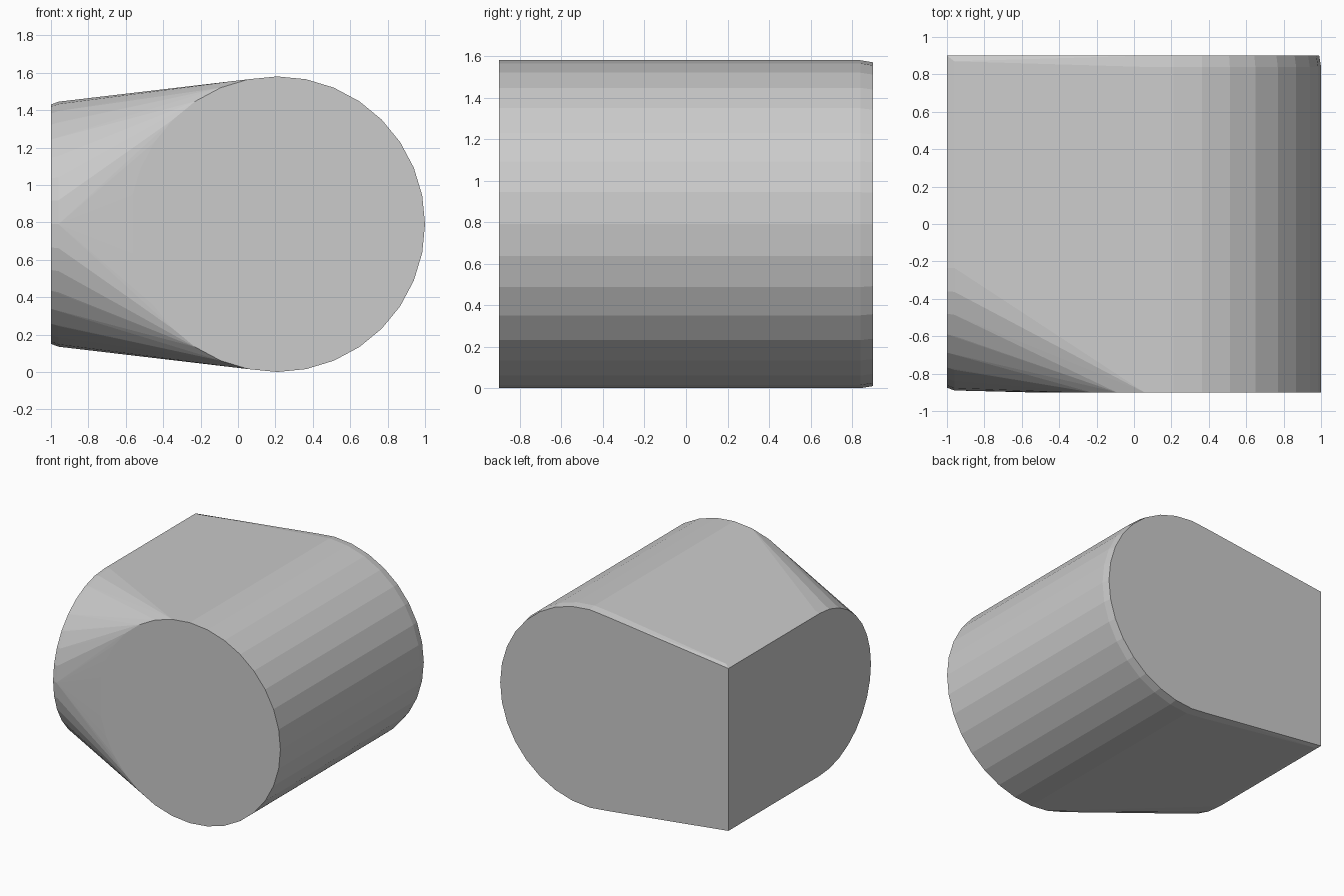
import bpy, bmesh
from math import sin, cos, radians, pi

if "Cube" in bpy.data.objects:
    bpy.data.objects.remove(bpy.data.objects["Cube"])

ZC = 0.79   # height of both cylinder axes
pts = []


def disc(y, r, n=32):
    """Ring of the round end, lying across the y axis."""
    for i in range(n):
        a = 2 * pi * i / n
        pts.append((0.21 + r * cos(a), y, ZC + r * sin(a)))


def d_profile(x, r, back, n=16):
    """Left end: half circle at the front, straight sides to the back."""
    for i in range(n + 1):
        a = pi / 2 + pi * i / n
        pts.append((x, -0.235 + r * cos(a), ZC + r * sin(a)))
    pts.extend([(x, back, ZC + r), (x, back, ZC - r)])


# Round body, with a slight chamfer on the back rim
disc(-0.9, 0.79)
disc(0.84, 0.79)
disc(0.9, 0.78)

# Tapering left end, with a slight chamfer on its rim
d_profile(-0.96, 0.655, 0.87)
d_profile(-1.0, 0.64, 0.9)

# Skin the two ends together as one convex body
bm = bmesh.new()
for p in pts:
    bm.verts.new(p)
res = bmesh.ops.convex_hull(bm, input=bm.verts[:])
loose = [v for v in bm.verts if not v.link_faces]
bmesh.ops.delete(bm, geom=loose, context='VERTS')
bmesh.ops.dissolve_limit(bm, angle_limit=radians(0.3), verts=bm.verts[:], edges=bm.edges[:])
bmesh.ops.recalc_face_normals(bm, faces=bm.faces[:])

mesh = bpy.data.meshes.new("rounded_body")
bm.to_mesh(mesh)
bm.free()
body = bpy.data.objects.new("rounded_body", mesh)
bpy.context.collection.objects.link(body)
